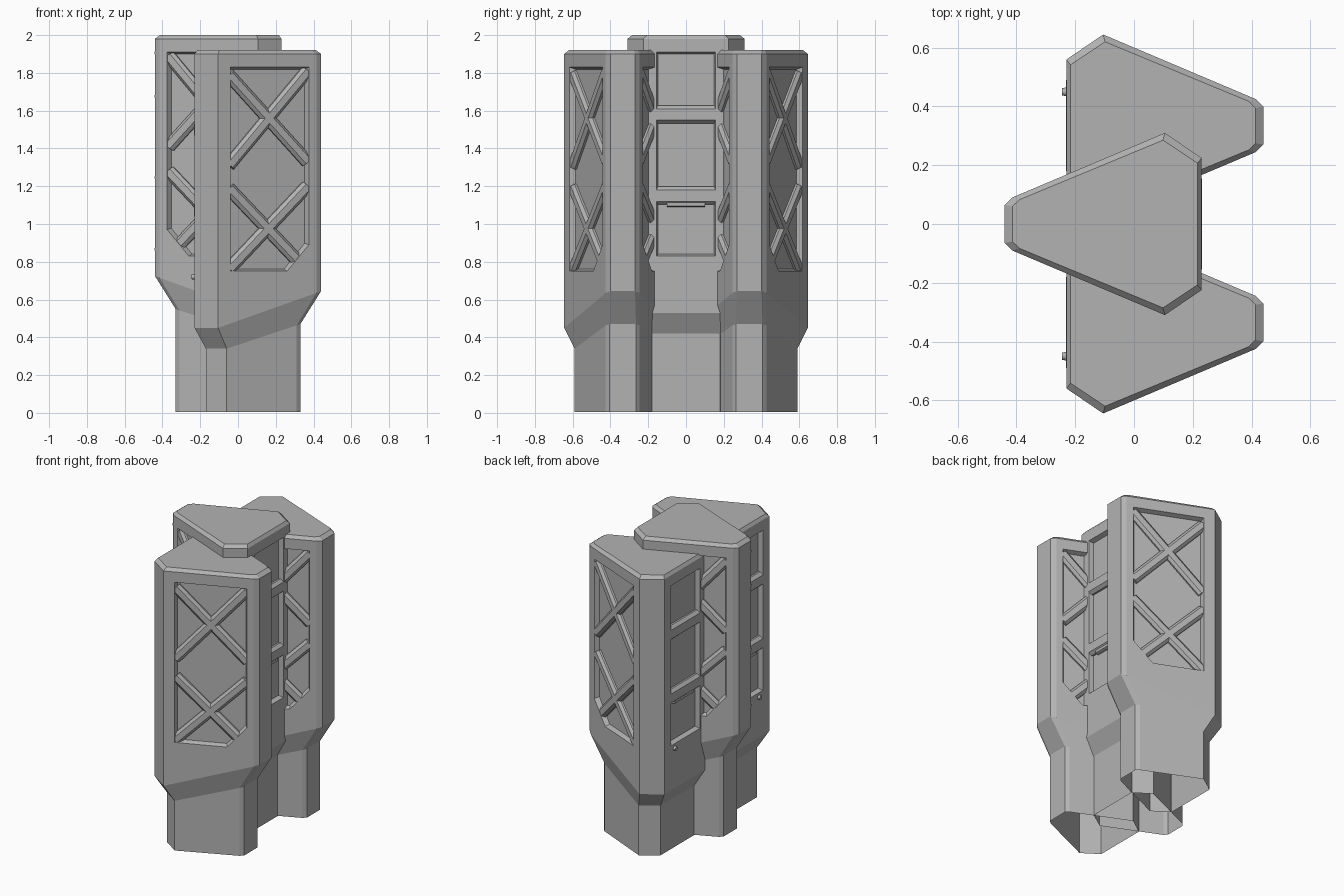
import bpy, bmesh, math
from mathutils import Vector, Matrix

if "Cube" in bpy.data.objects:
    bpy.data.objects.remove(bpy.data.objects["Cube"])

grey = bpy.data.materials.new("plain grey")
grey.use_nodes = True
COLOR = (0.45, 0.45, 0.45, 1)
grey.diffuse_color = COLOR
grey.node_tree.nodes["Principled BSDF"].inputs["Base Color"].default_value = COLOR

DEPTH = 0.03
TOP, LID = 1.9, 1.92
# Half plans from wide end to narrow end: x, y, height of the lower rim
BODY = [(-.23, .225, .45), (-.105, .31, .45), (.415, .09, .635), (.44, .065, .645)]
STEM = [(-.17, .18, .34), (-.06, .255, .34), (.31, .09, .463), (.33, .07, .47)]
# Panel outlines as distance along the wall and height
SIDE_PANEL = [(-.04, .75), (.26, .75), (.375, .89), (.375, 1.83), (-.04, 1.83)]
END_PANEL = [(-.155, .75), (.155, .75), (.155, 1.83), (-.155, 1.83)]
BRACES = [((-.04, 1.79), (.375, 1.33)), ((.375, 1.81), (-.04, 1.31)),
          ((-.04, 1.19), (.33, .8)), ((.375, 1.2), (-.04, .76))]


def ring(half):
    """Full symmetric loop from a half plan."""
    pts = [Vector(p) for p in half]
    return pts + [Vector((p.x, -p.y, p.z)) for p in reversed(pts)]


def face(bm, pts):
    return bm.faces.new([bm.verts.new(p) for p in pts])


def strip(bm, lower, upper, skip=()):
    n = len(lower)
    for i in range(n):
        if i not in skip:
            j = (i + 1) % n
            face(bm, (lower[i], lower[j], upper[j], upper[i]))


def finish(bm, name, matrix):
    bm.transform(matrix)
    mesh = bpy.data.meshes.new(name)
    bm.to_mesh(mesh)
    bm.free()
    mesh.materials.append(grey)
    obj = bpy.data.objects.new(name, mesh)
    bpy.context.collection.objects.link(obj)
    return obj


def wall_map(a, b, axis):
    """Map (position along axis, height, depth) to a point on a wall."""
    d = b - a
    d.z = 0
    normal = Vector((-d.y, d.x, 0)).normalized()
    mid = (a + b) / 2
    if normal.dot(mid - Vector((0, 0, mid.z))) < 0:
        normal = -normal

    def at(u, z, depth=0):
        p = a + d * ((u - a[axis]) / d[axis]) - normal * depth
        return Vector((p.x, p.y, z))
    return at


def panelled_wall(bm, a, b, at, panel):
    """Wall with a recessed panel; panel runs from low a-side round to top a-side."""
    ta, tb = Vector((a.x, a.y, TOP)), Vector((b.x, b.y, TOP))
    rim = [at(u, z) for u, z in panel]
    face(bm, (a, rim[0], rim[-1], ta))
    face(bm, (ta, rim[-1], rim[-2], tb))
    face(bm, (b, tb, rim[-2], rim[-3]))
    face(bm, [a, b] + rim[:-2][::-1])
    cu = (panel[0][0] + panel[-2][0]) / 2
    cz = (panel[0][1] + panel[-1][1]) / 2
    floor = [at(cu + (u - cu) * .95, cz + (z - cz) * .98, DEPTH) for u, z in panel]
    strip(bm, rim, floor)
    face(bm, floor)


def bar(bm, at, p, q, base, crest, top=.002):
    """Beam with a trapezoid section lying in a panel."""
    p, q = Vector(p), Vector(q)
    side = (q - p).orthogonal().normalized()
    ends = []
    for e in (p, q):
        loop = []
        for w, depth in ((-base, DEPTH + .003), (-base, .018), (-crest, top),
                         (crest, top), (base, .018), (base, DEPTH + .003)):
            c = e + side * w / 2
            loop.append(at(c.x, c.y, depth))
        ends.append(loop)
    strip(bm, *ends)
    face(bm, ends[0])
    face(bm, ends[1][::-1])


def clean(bm):
    bmesh.ops.remove_doubles(bm, verts=bm.verts, dist=.0005)
    bmesh.ops.recalc_face_normals(bm, faces=bm.faces)


def tower(name, matrix, lift):
    body, stem = ring(BODY), ring(STEM)
    rim = [Vector((p.x, p.y, TOP)) for p in body]
    lid = [Vector((p.x * .94, p.y * .92, LID)) for p in body]
    foot = [Vector((p.x, p.y, .005 - lift)) for p in stem]
    n = len(body)
    walls = [(body[1], body[2], 0, SIDE_PANEL), (body[n - 2], body[n - 3], 0, SIDE_PANEL),
             (body[n - 1], body[0], 1, END_PANEL)]

    # Shell: open foot, flared skirt, panelled walls, bevelled lid
    bm = bmesh.new()
    strip(bm, foot, stem)
    strip(bm, stem, body)
    strip(bm, body, rim, skip=(1, n - 3, n - 1))
    strip(bm, rim, lid)
    face(bm, lid)
    maps = []
    for a, b, axis, panel in walls:
        at = wall_map(a, b, axis)
        panelled_wall(bm, a, b, at, panel)
        maps.append(at)
    clean(bm)
    finish(bm, name + "_shell", matrix)

    # Cross braces in the two long walls
    bm = bmesh.new()
    for at in maps[:2]:
        for p, q in BRACES:
            bar(bm, at, p, q, .065, .034)
    clean(bm)
    finish(bm, name + "_braces", matrix)

    # Rungs and a small grip in the wide end
    bm = bmesh.new()
    for z in (1.5, 1.07):
        bar(bm, maps[2], (-.155, z), (.155, z), .095, .06, -.002)
    bar(bm, maps[2], (-.1, 1.025), (.1, 1.025), .03, .02, .006)
    clean(bm)
    finish(bm, name + "_rungs", matrix)


def knob(name, y):
    bm = bmesh.new()
    bmesh.ops.create_cone(bm, cap_ends=True, segments=12, radius1=.016, radius2=.012, depth=.02)
    finish(bm, name, Matrix.Translation((-.235, y, .72)) @ Matrix.Rotation(-math.pi / 2, 4, 'Y'))


def ribbon(name, points, matrix, height):
    """Thin upright band following a path."""
    bm = bmesh.new()
    for a, b in zip(points, points[1:]):
        a, b = Vector(a), Vector(b)
        up = Vector((0, 0, height))
        face(bm, (a, b, b + up, a + up))
    clean(bm)
    finish(bm, name, matrix)


SPACING, LIFT = .335, .08
centre = Matrix.Translation((0, 0, LIFT)) @ Matrix.Rotation(math.pi, 4, 'Z')
tower("centre_tower", centre, LIFT)
for label, s in (("back", 1), ("front", -1)):
    tower(label + "_tower", Matrix.Translation((0, s * SPACING, 0)), 0)
    knob(label + "_knob", s * .45)

# Thin bands around the narrow end of the centre tower
for i, z in enumerate((.86, 1.24, 1.67, 1.9)):
    path = [(.415, .094, 0), (.443, .067, 0), (.443, -.067, 0), (.415, -.094, 0)]
    ribbon("tip_band_%d" % i, path, Matrix.Translation((0, 0, z - LIFT)) @ centre, .012)

# Hairline cracks low on the centre stem
for label, s in (("back", 1), ("front", -1)):
    at = wall_map(Vector(STEM[1]), Vector(STEM[2]), 0)
    path = [at(u, z, -.003) for u, z in ((.31, .2), (.26, .18), (.21, .11), (.16, .05), (.13, 0))]
    path = [Vector((-p.x, s * p.y, p.z)) for p in path]
    ribbon(label + "_crack", path, Matrix.Identity(4), .008)
